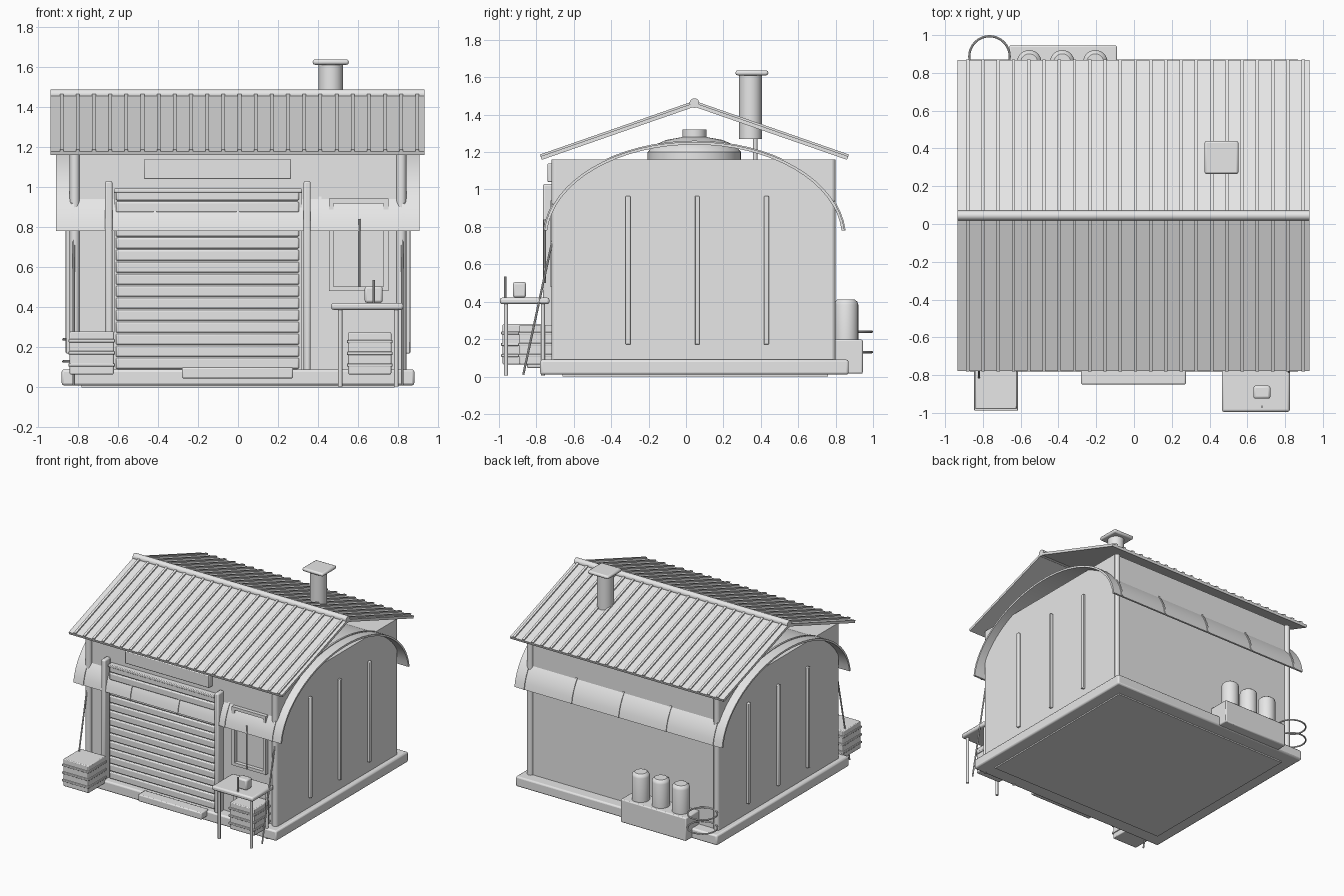
import bpy, bmesh
from math import sin, cos, pi, atan2, hypot, asin, radians
from mathutils import Vector

if "Cube" in bpy.data.objects:
    bpy.data.objects.remove(bpy.data.objects["Cube"])

grey = bpy.data.materials.new("plain_grey")
grey.use_nodes = True
grey.diffuse_color = (0.8, 0.8, 0.8, 1)
grey.node_tree.nodes["Principled BSDF"].inputs["Base Color"].default_value = (0.8, 0.8, 0.8, 1)


def finish(name, bm, smooth=True):
    bmesh.ops.recalc_face_normals(bm, faces=bm.faces)
    mesh = bpy.data.meshes.new(name)
    bm.to_mesh(mesh)
    bm.free()
    mesh.materials.append(grey)
    if smooth:
        mesh.shade_smooth()
        mesh.set_sharp_from_angle(angle=radians(35))
    obj = bpy.data.objects.new(name, mesh)
    bpy.context.collection.objects.link(obj)
    return obj


def box(name, x, y, z, bevel=0):
    """Box from (min, max) pairs, with optional rounded edges."""
    bm = bmesh.new()
    bmesh.ops.create_cube(bm, size=1)
    for v in bm.verts:
        v.co = [(r[0] + r[1]) / 2 + c * (r[1] - r[0]) for r, c in zip((x, y, z), v.co)]
    obj = finish(name, bm, bevel > 0)
    if bevel:
        mod = obj.modifiers.new("soft_edges", "BEVEL")
        mod.width, mod.segments = bevel, 2
    return obj


def rod(name, a, b, radius, sides=12):
    a, b = Vector(a), Vector(b)
    bm = bmesh.new()
    bmesh.ops.create_cone(bm, cap_ends=True, segments=sides, radius1=radius,
                          radius2=radius, depth=(b - a).length)
    turn = (b - a).to_track_quat("Z", "Y")
    for v in bm.verts:
        v.co = turn @ v.co + (a + b) / 2
    return finish(name, bm)


def lathe(name, x, y, profile, sides=28, closed=False):
    """Turn (radius, height) points around a vertical axis."""
    bm = bmesh.new()
    rings = [[bm.verts.new((x + r * cos(2 * pi * i / sides), y + r * sin(2 * pi * i / sides), z))
              for i in range(sides)] for r, z in profile]
    pairs = list(zip(rings, rings[1:]))
    if closed:
        pairs.append((rings[-1], rings[0]))
    else:
        bm.faces.new(rings[0])
        bm.faces.new(rings[-1])
    for low, high in pairs:
        for i in range(sides):
            j = (i + 1) % sides
            bm.faces.new((low[i], low[j], high[j], high[i]))
    return finish(name, bm)


def extrude_x(name, outline, x0, x1):
    """Stretch a closed (y, z) strip, given as outer and inner lines, along x."""
    outer, inner = outline
    bm = bmesh.new()
    ends = [[[bm.verts.new((x, y, z)) for y, z in line] for line in (outer, inner)] for x in (x0, x1)]
    for i in range(len(outer) - 1):
        for side in (0, 1):
            bm.faces.new((ends[0][side][i], ends[0][side][i + 1], ends[1][side][i + 1], ends[1][side][i]))
            o, n = ends[side]
            bm.faces.new((o[i], o[i + 1], n[i + 1], n[i]))
    for k in (0, -1):
        bm.faces.new((ends[0][0][k], ends[1][0][k], ends[1][1][k], ends[0][1][k]))
    return finish(name, bm)


MID = 0.045  # y of the ridge


def arc(a, b, steps=32):
    start = asin(0.04 / b)
    angles = [start + (pi - 2 * start) * i / steps for i in range(steps + 1)]
    return [(MID - a * cos(t), 0.74 + b * sin(t)) for t in angles]


# Base, walls and step
box("base_slab", (-0.88, 0.88), (-0.78, 0.87), (0.01, 0.09), 0.012)
box("base_underside", (-0.78, 0.78), (-0.66, 0.76), (0, 0.02))
box("walls", (-0.84, 0.84), (-0.695, 0.78), (0.08, 1.16))
box("front_step", (-0.28, 0.275), (-0.85, -0.76), (0.045, 0.1), 0.008)
for sx in (-1, 1):
    for y in (-0.695, 0.775):
        rod("corner_post", (sx * 0.815, y, 0.08), (sx * 0.815, y, 1.16), 0.025)
    for y in (-0.31, 0.06, 0.43):
        box("side_rib", sorted((sx * 0.83, sx * 0.86)), (y - 0.013, y + 0.013), (0.17, 0.965), 0.005)
    rod("guy_rope", (sx * 0.82, -0.69, 0.84), (sx * 0.82, -0.87, 0.01), 0.006, 8)

# Curved canopy through the walls, with straps
extrude_x("canopy", (arc(0.805, 0.515), arc(0.79, 0.5)), -0.908, 0.905)
for x in (-0.825, -0.415, 0, 0.41, 0.825):
    extrude_x("canopy_strap", (arc(0.811, 0.521), arc(0.8, 0.51)), x - 0.007, x + 0.007)

# Roof sheets, ribs and ridge
RIDGE, EAVE, HALF = 1.455, 1.17, 0.82


def slope(side, lift, thick):
    """Strip running down one roof slope."""
    n = Vector((RIDGE - EAVE, HALF)).normalized()
    def line(d):
        return [(MID + side * (u * HALF + n.x * d), RIDGE - u * (RIDGE - EAVE) + n.y * d) for u in (0, 1)]
    return line(lift + thick), line(lift)


for side in (-1, 1):
    extrude_x("roof_sheet", slope(side, -0.012, 0.02), -0.935, 0.93)
    for i in range(23):
        x = -0.88 + i * 0.0807
        extrude_x("roof_rib", slope(side, 0.004, 0.014), x - 0.009, x + 0.009)
rod("ridge_pipe", (-0.935, MID, 1.462), (0.93, MID, 1.462), 0.026, 16)

# Roof vent and chimney
lathe("roof_vent", 0, MID, [(0.25, 1.15), (0.25, 1.2), (0.22, 1.235), (0.15, 1.265),
                            (0.065, 1.28), (0.065, 1.32)], 36)
rod("chimney", (0.463, 0.345, 1.27), (0.463, 0.345, 1.61), 0.061, 24)
rod("chimney_stay", (0.463, 0.37, 1.15), (0.463, 0.37, 1.28), 0.012)
box("chimney_cap", (0.373, 0.553), (0.265, 0.44), (1.61, 1.637), 0.011)

# Roller door with rails and header
for i in range(15):
    z = 0.09 + i * 0.06
    box("door_slat", (-0.61, 0.305), (-0.736, -0.69), (z + 0.003, z + 0.057), 0.008)
box("door_back", (-0.62, 0.32), (-0.72, -0.69), (0.09, 0.99))
box("door_header", (-0.62, 0.32), (-0.738, -0.69), (0.972, 0.992), 0.005)
for x in (-0.645, 0.345):
    box("door_rail", (x - 0.018, x + 0.018), (-0.765, -0.69), (0.08, 1.03), 0.01)
box("sign_board", (-0.47, 0.265), (-0.74, -0.69), (1.04, 1.14), 0.006)

# Window
for x in (0.465, 0.738):
    box("window_side", (x - 0.012, x + 0.012), (-0.725, -0.69), (0.48, 0.94))
for z in (0.492, 0.93):
    box("window_rail", (0.453, 0.75), (-0.725, -0.69), (z - 0.012, z + 0.012))
rod("window_bar", (0.605, -0.755, 0.5), (0.605, -0.755, 0.84), 0.007, 8)

# Table with cup and stick
box("table_top", (0.465, 0.825), (-0.995, -0.73), (0.387, 0.422), 0.012)
for x in (0.51, 0.79):
    for y in (-0.962, -0.765):
        rod("table_leg", (x, y, 0.005), (x, y, 0.39), 0.011)
box("cup", (0.632, 0.722), (-0.925, -0.855), (0.422, 0.505), 0.012)
rod("stick", (0.677, -0.967, 0.42), (0.677, -0.967, 0.535), 0.006, 8)


# Slatted crates
def crate(x0, x1, y0, y1, z0, z1):
    box("crate", (x0, x1), (y0, y1), (z0, z1), 0.006)
    for k in (0.22, 0.5, 0.78):
        z = z0 + (z1 - z0) * k
        box("crate_band", (x0 - 0.006, x1 + 0.006), (y0 - 0.008, y1 + 0.006), (z - 0.008, z + 0.008), 0.003)


crate(-0.84, -0.62, -0.98, -0.765, 0.065, 0.28)
crate(0.55, 0.765, -0.89, -0.7, 0.065, 0.275)

# Back shelf with canisters, and hoops beside it
box("back_shelf", (-0.66, -0.09), (0.77, 0.945), (0.015, 0.197), 0.008)
for x in (-0.555, -0.38, -0.205):
    lathe("canister", x, 0.856, [(0.065, 0.19), (0.065, 0.385), (0.06, 0.4), (0.045, 0.413)])
for z in (0.24, 0.13):
    lathe("hoop", -0.765, 0.887, [(0.107 + 0.006 * cos(t * pi / 4), z + 0.006 * sin(t * pi / 4))
                                  for t in range(8)], 40, closed=True)
